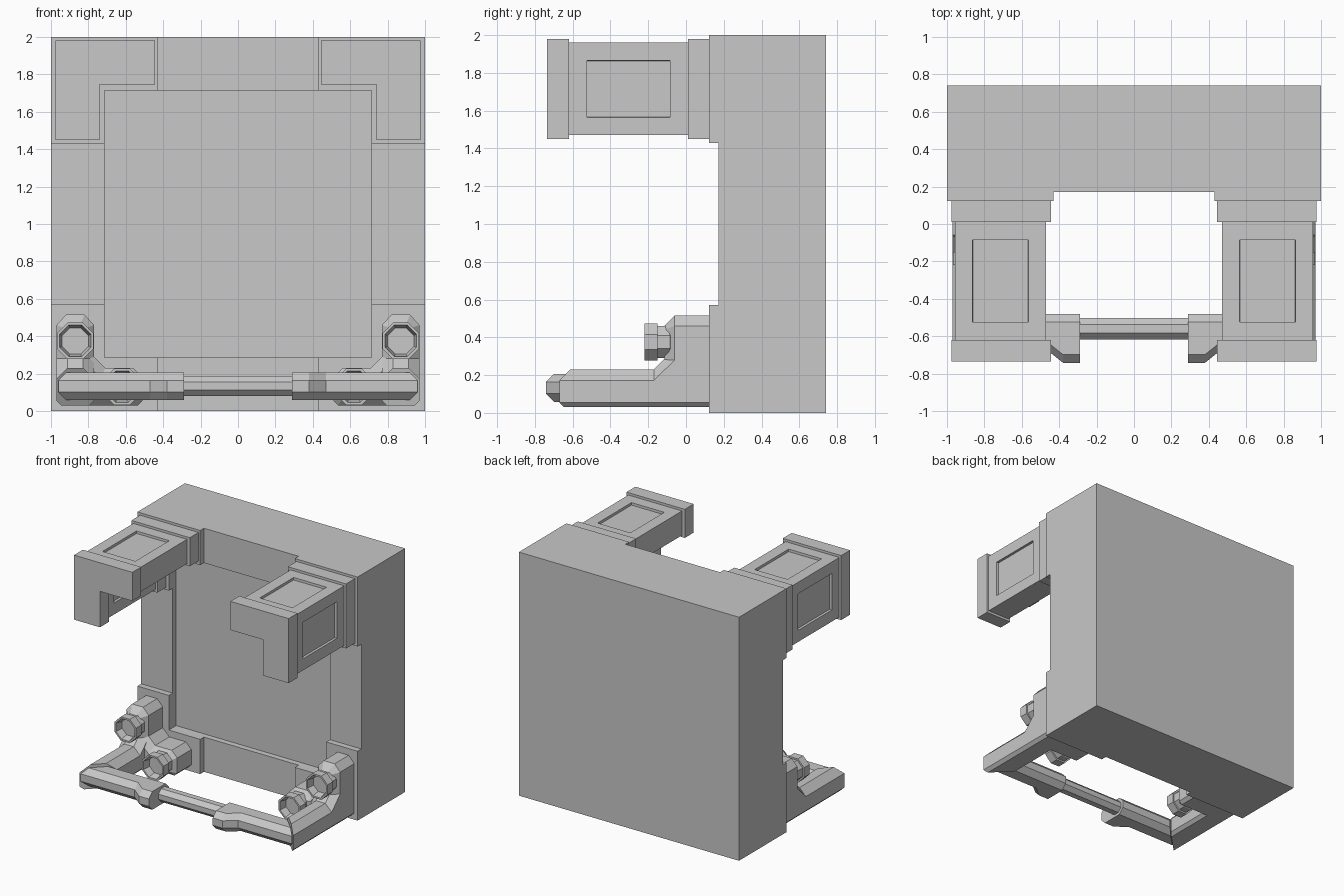
import bpy, bmesh
from mathutils import Vector

if "Cube" in bpy.data.objects:
    bpy.data.objects.remove(bpy.data.objects["Cube"])

grey = bpy.data.materials.new("plain_grey")
grey.diffuse_color = (0.58, 0.58, 0.58, 1)
grey.use_nodes = True
grey.node_tree.nodes["Principled BSDF"].inputs["Base Color"].default_value = grey.diffuse_color


def finish(bm, name, mirror=(True, False, False), centre=(0, 0, 0)):
    """Turn a bmesh into an object, mirrored across the given axes."""
    bmesh.ops.recalc_face_normals(bm, faces=bm.faces[:])
    me = bpy.data.meshes.new(name)
    bm.to_mesh(me)
    bm.free()
    me.materials.append(grey)
    ob = bpy.data.objects.new(name, me)
    bpy.context.collection.objects.link(ob)
    if any(mirror):
        pivot = None
        if any(centre):
            pivot = bpy.data.objects.new(name + "_pivot", None)
            pivot.location = centre
            pivot.hide_render = True
            bpy.context.collection.objects.link(pivot)
        mod = ob.modifiers.new("mirror", 'MIRROR')
        mod.use_axis = mirror
        mod.use_mirror_merge = False
        mod.mirror_object = pivot
    return ob


def loft(rings):
    """Skin a list of closed rings and cap both ends."""
    bm = bmesh.new()
    rows = [[bm.verts.new(p) for p in r] for r in rings]
    n = len(rows[0])
    for a, b in zip(rows, rows[1:]):
        for i in range(n):
            j = (i + 1) % n
            bm.faces.new((a[i], a[j], b[j], b[i]))
    bm.faces.new(rows[0])
    bm.faces.new(rows[-1])
    bmesh.ops.recalc_face_normals(bm, faces=bm.faces[:])
    return bm


def prism(outline, y0, y1):
    """Extrude an x-z outline along y."""
    return loft([[(x, y, z) for x, z in outline] for y in (y0, y1)])


def octagon(a0, a1, b0, b1, c, low=None):
    """Rectangle with its corners cut by c, the lower ones by low."""
    d = c if low is None else low
    return [(a0 + d, b0), (a1 - d, b0), (a1, b0 + d), (a1, b1 - c),
            (a1 - c, b1), (a0 + c, b1), (a0, b1 - c), (a0, b0 + d)]


def corner(x0, x1, z0, z1, t):
    """Upper right L-shaped outline with legs t thick."""
    return [(x0, z1), (x1, z1), (x1, z0), (x1 - t, z0), (x1 - t, z1 - t), (x0, z1 - t)]


def sink(bm, face, margin, depth):
    """Cut a straight-walled recess into a face, leaving a margin."""
    n = face.normal.copy()
    for t in (margin, 0.001):
        bmesh.ops.inset_individual(bm, faces=[face], thickness=t, use_even_offset=True)
    bmesh.ops.translate(bm, verts=face.verts[:], vec=n * -depth)


# Main block with a shallow recessed front panel
bm = prism([(-1, 0), (1, 0), (1, 2), (-1, 2)], 0.172, 0.74)
bm.normal_update()
sink(bm, min(bm.faces, key=lambda f: f.calc_center_median().y), 0.285, 0.045)
finish(bm, "main_block", (False,) * 3)

# Raised L-shaped pads on all four front corners
finish(prism(corner(0.43, 1, 1.43, 2, 0.285), 0.123, 0.18),
       "corner_pads", (True, False, True), (0, 0, 1))

# Upper arms: flanges at both ends and a beam with sunken panels
for name, y0, y1 in (("arm_base_flange", 0.01, 0.13), ("arm_end_flange", -0.735, -0.62)):
    finish(prism(corner(0.445, 0.975, 1.45, 1.98, 0.235), y0, y1), name)
bm = prism(corner(0.47, 0.958, 1.47, 1.96, 0.20), -0.62, 0.01)
bm.normal_update()
for f in [f for f in bm.faces if abs(f.normal.y) < 0.5 and f.calc_area() > 0.16]:
    sink(bm, f, 0.095, 0.02)
finish(bm, "arm_beam")

# Lower side pipes with a mitred front end
ring = octagon(0.77, 0.97, 0.03, 0.23, 0.058, 0.025)
finish(loft([[(x, 0.13, z) for x, z in ring], [(x, 0.30 - x, z) for x, z in ring]]),
       "side_pipe")

# Thick outer parts of the front bar, with a stepped collar and mitred end
rings = []
for x, front in ((0.29, -0.742), (0.38, -0.742), (0.47, -0.67), (None, -0.67)):
    rings.append([(0.29 - y if x is None else x, y, z)
                  for y, z in octagon(front, -0.48, 0.058, 0.207, 0.044)])
finish(loft(rings), "front_bar_end")

# Thin middle of the front bar
ring = octagon(-0.617, -0.503, 0.08, 0.188, 0.033)
finish(loft([[(x, y, z) for y, z in ring] for x in (-0.3, 0.3)]),
       "front_bar_middle", (False,) * 3)

# Corner brackets: L outline with chamfered front edges
c, d = 0.05, 0.025
outline = [(0.51 + d, 0.03), (0.97 - d, 0.03), (0.97, 0.03 + d), (0.97, 0.51 - c),
           (0.97 - c, 0.515), (0.77 + c, 0.515), (0.77, 0.51 - c), (0.77, 0.29),
           (0.71, 0.23), (0.51 + c, 0.23), (0.51, 0.23 - c), (0.51, 0.03 + d)]
bm = prism(outline, -0.115, 0.13)
front = min(bm.faces, key=lambda f: f.calc_center_median().y)
bmesh.ops.bevel(bm, geom=front.edges[:], offset=0.055, segments=1, affect='EDGES')
finish(bm, "corner_bracket")

# Sloped fillet between bracket and side pipe
bm = bmesh.new()
for x0, x1, pts in ((0.77, 0.97, ((-0.06, 0.28), (-0.17, 0.172), (-0.06, 0.10))),
                    (0.828, 0.912, ((-0.115, 0.285), (-0.17, 0.23), (-0.06, 0.28)))):
    for x in (x0, x1):
        for y, z in pts:
            bm.verts.new((x, y, z))
bmesh.ops.convex_hull(bm, input=bm.verts[:])
bmesh.ops.dissolve_limit(bm, angle_limit=0.01, verts=bm.verts[:], edges=bm.edges[:])
finish(bm, "pipe_fillet")

# Hollow octagonal nozzles on narrower necks
for name, cx, cz in (("upper_nozzle", 0.87, 0.375), ("inner_nozzle", 0.62, 0.13)):
    rings = []
    for y, r in ((-0.05, 0.06), (-0.09, 0.085), (-0.15, 0.085), (-0.15, 0.098),
                 (-0.22, 0.098), (-0.22, 0.084), (-0.16, 0.070)):
        rings.append([(x, y, z) for x, z in octagon(cx - r, cx + r, cz - r, cz + r, r * 0.586)])
    finish(loft(rings), name)
